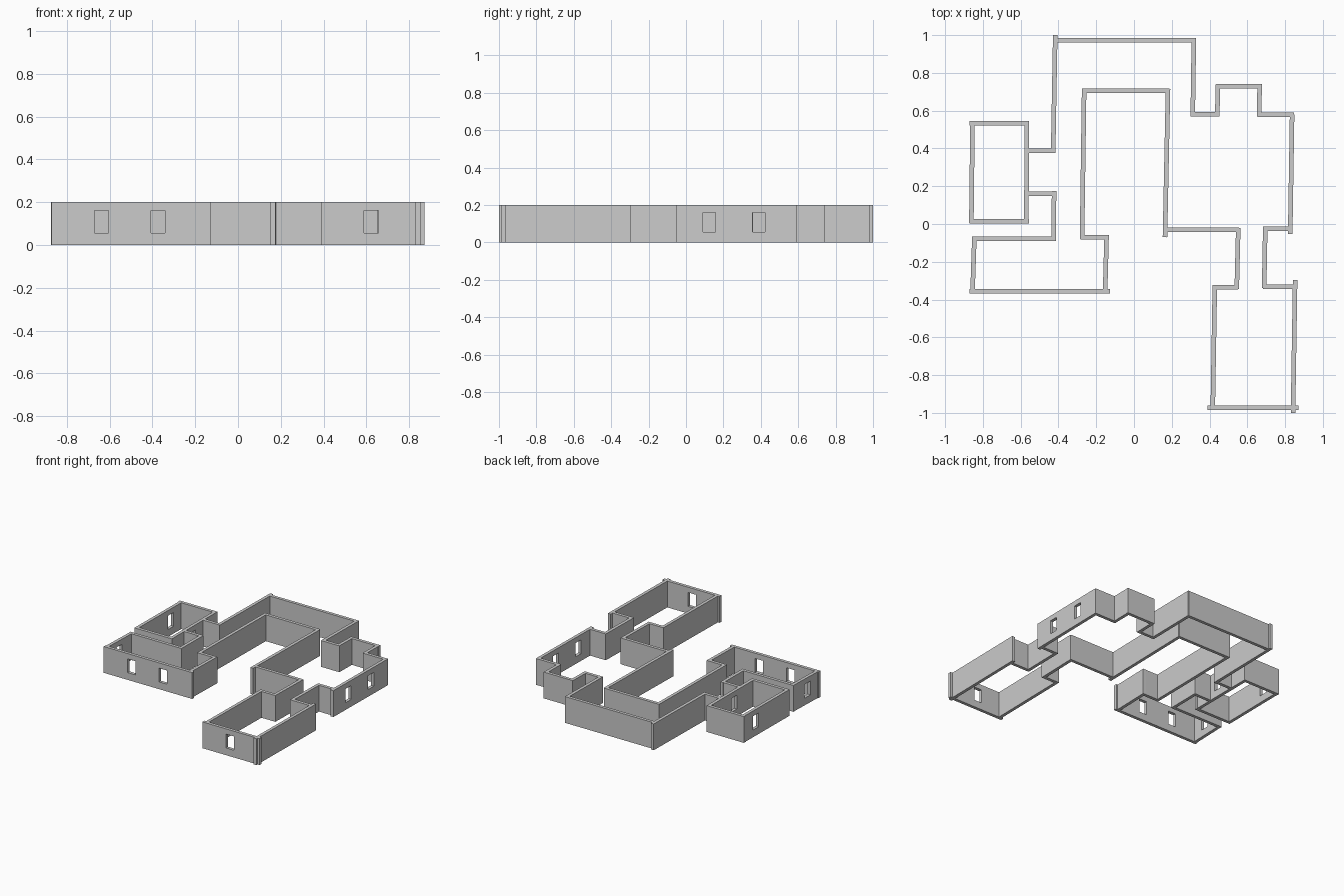
import bpy, bmesh

HEIGHT, THICK = 0.2, 0.024
SILL, LINTEL, HALF_W = 0.055, 0.16, 0.033


def add_wall(bm, x1, y1, x2, y2, windows=()):
    """Upright sheet with window holes; windows are x (or y) positions on the wall's main axis."""
    axis = 0 if abs(x2 - x1) > abs(y2 - y1) else 1
    a, b = (x1, y1)[axis], (x2, y2)[axis]
    holes = [sorted(((w + s * HALF_W - a) / (b - a)) for s in (-1, 1)) for w in windows]
    ts = sorted([0, 1] + [t for h in holes for t in h])
    zs = [0, SILL, LINTEL, HEIGHT] if holes else [0, HEIGHT]
    grid = [[bm.verts.new((x1 + (x2 - x1) * t, y1 + (y2 - y1) * t, z)) for z in zs] for t in ts]
    for i in range(len(ts) - 1):
        for j in range(len(zs) - 1):
            if i % 2 == 1 and j == 1:   # window opening
                continue
            bm.faces.new((grid[i][j], grid[i + 1][j], grid[i + 1][j + 1], grid[i][j + 1]))


def add_room(name, walls):
    bm = bmesh.new()
    for w in walls:
        add_wall(bm, *w)
    mesh = bpy.data.meshes.new(name)
    bm.to_mesh(mesh)
    bm.free()
    obj = bpy.data.objects.new(name, mesh)
    bpy.context.collection.objects.link(obj)
    mod = obj.modifiers.new("wall_thickness", 'SOLIDIFY')
    mod.thickness, mod.offset = THICK, 0


# Small room on the left, with a window in its outer and inner walls
add_room("west_room_walls", [
    (-.87, .534, -.557, .534),
    (-.855, .545, -.861, .005, [.40]),
    (-.87, .014, -.557, .014),
    (-.567, .545, -.570, .005, [.25]),
])

# Low room at the front left
add_room("front_left_room_walls", [
    (-.423, .174, -.426, -.085),
    (-.858, -.077, -.414, -.077),
    (-.845, -.068, -.855, -.365, [-.23]),
    (-.872, -.357, -.127, -.357, [-.637, -.373]),
    (-.145, -.058, -.153, -.365),
    (-.282, -.070, -.14, -.070),
])

# Corridor looping around the back
add_room("corridor_walls", [
    (-.425, .973, .325, .973),
    (-.417, 1.0, -.428, .375),
    (-.567, .388, -.418, .388),
    (-.567, .161, -.414, .161),
    (-.264, .714, -.275, -.08),
    (-.275, .706, .187, .706),
    (.18, .714, .164, -.07),
    (.317, .984, .311, .57),
])

# Room on the right with an alcove at the back
add_room("east_room_walls", [
    (.304, .582, .452, .582),
    (.444, .738, .441, .57),
    (.435, .73, .678, .73),
    (.665, .738, .663, .57),
    (.654, .579, .847, .579),
    (.837, .58, .827, -.053, [.125, .39]),
    (.684, -.024, .837, -.024),
    (.172, -.03, .557, -.03),
])

# Passage and room at the front right
add_room("front_right_room_walls", [
    (.552, -.02, .544, -.345),
    (.695, -.016, .689, -.34),
    (.42, -.334, .55, -.334),
    (.684, -.331, .863, -.331),
    (.428, -.323, .417, -.985),
    (.853, -.297, .842, -1.0),
    (.39, -.974, .872, -.974, [.622]),
])
